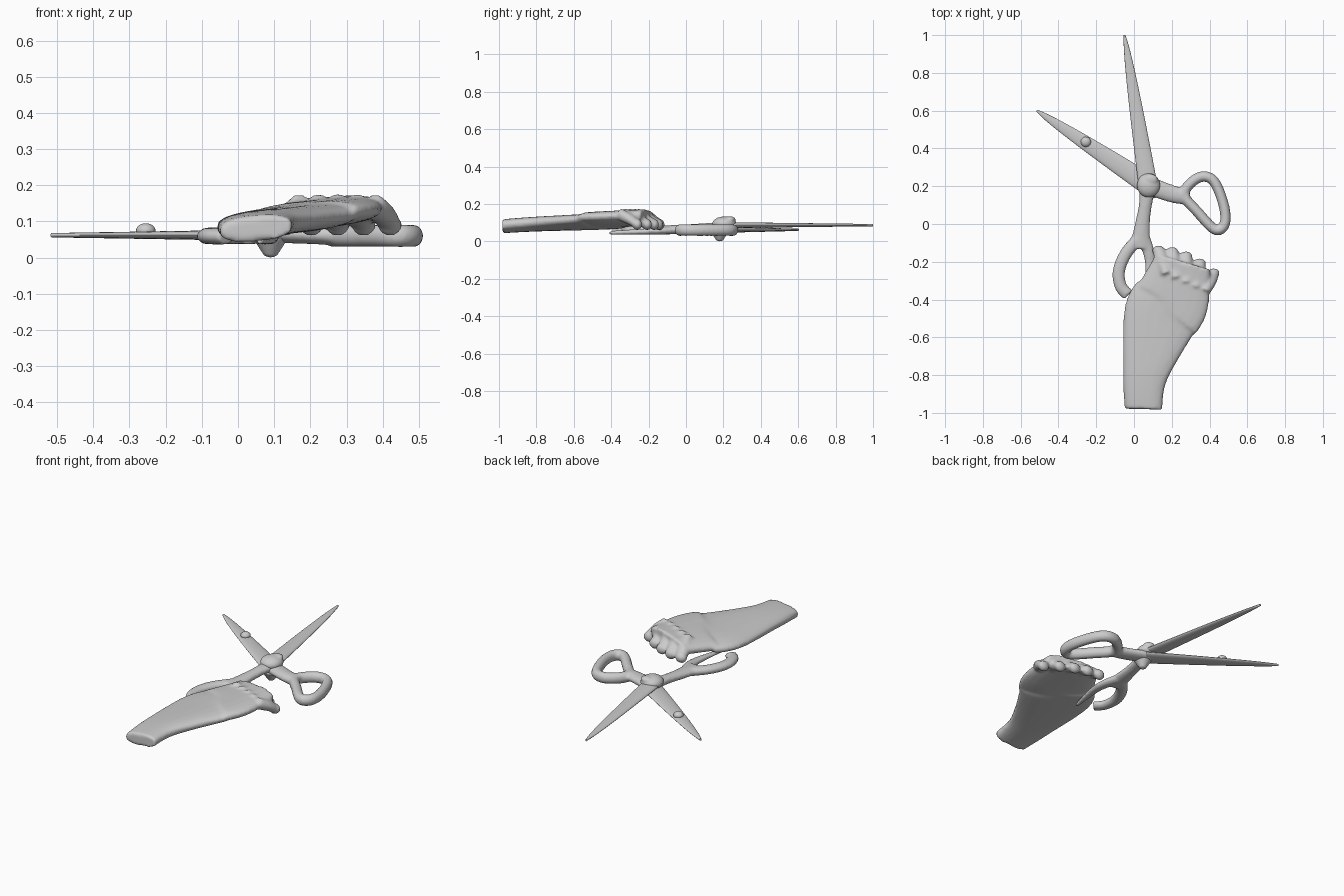
import bpy, bmesh, math
from mathutils import Vector, Matrix

cube = bpy.data.objects.get("Cube")
if cube:
    bpy.data.objects.remove(cube, do_unlink=True)

colour = (0.6, 0.6, 0.6, 1)
grey = bpy.data.materials.new("plain grey")
grey.use_nodes = True
grey.diffuse_color = colour
grey.node_tree.nodes["Principled BSDF"].inputs["Base Color"].default_value = colour

SIDES = 20
STEPS = 8


def mix(pair, t):
    """Blend from the first to the last value of a pair."""
    return pair[0] + (pair[1] - pair[0]) * t


def spline(a, b, c, d, t):
    """Smooth curve between b and c that also passes through a and d."""
    return b + t * (c - a) / 2 + t * t * (a - 2.5 * b + 2 * c - d / 2) \
        + t ** 3 * (1.5 * (b - c) + (d - a) / 2)


def smooth_path(points, cyclic):
    """Refine a coarse path of x, y and half width."""
    count = len(points)
    spans = count if cyclic else count - 1
    rows = []
    for i in range(spans):
        index = [i + k for k in (-1, 0, 1, 2)]
        if cyclic:
            index = [k % count for k in index]
        else:
            index = [min(max(k, 0), count - 1) for k in index]
        corners = [points[k] for k in index]
        for step in range(STEPS):
            rows.append([spline(*values, step / STEPS) for values in zip(*corners)])
    if not cyclic:
        rows.append(points[-1])
    return rows


def sweep(bm, points, z, height, cyclic=False, tilt=0, power=1):
    """Loft rounded sections along a path; z and half height run from start to end."""
    rows = smooth_path(points, cyclic)
    count = len(rows)
    rings = []
    for i, (x, y, width) in enumerate(rows):
        t = i / (count - 1)
        before = rows[i - 1] if cyclic or i else rows[i]
        after = rows[(i + 1) % count] if cyclic or i < count - 1 else rows[i]
        along = Vector((after[0] - before[0], after[1] - before[1])).normalized()
        ring = []
        for k in range(SIDES):
            angle = math.tau * k / SIDES
            c, s = math.cos(angle), math.sin(angle)
            u = math.copysign(abs(c) ** power, c) * width
            v = math.copysign(abs(s) ** power, s) * mix(height, t)
            ring.append(bm.verts.new((x + along.y * u, y - along.x * u,
                                      mix(z, t) + v + tilt * u)))
        rings.append(ring)
    following = rings[1:] + rings[:1] if cyclic else rings[1:]
    for ring, other in zip(rings, following):
        for k in range(SIDES):
            bm.faces.new((ring[k - 1], ring[k], other[k], other[k - 1]))
    if not cyclic:
        bm.faces.new(rings[0])
        bm.faces.new(rings[-1])


def ball(bm, centre, size):
    place = Matrix.Translation(centre) @ Matrix.Diagonal((*size, 1))
    bmesh.ops.create_uvsphere(bm, u_segments=SIDES, v_segments=SIDES, radius=1, matrix=place)


def finish(bm, name, voxel=None):
    """Make the object; with a voxel size, fuse and soften its pieces."""
    bmesh.ops.recalc_face_normals(bm, faces=bm.faces)
    mesh = bpy.data.meshes.new(name)
    bm.to_mesh(mesh)
    bm.free()
    obj = bpy.data.objects.new(name, mesh)
    bpy.context.collection.objects.link(obj)
    mesh.materials.append(grey)
    if voxel:
        remesh = obj.modifiers.new("fuse", 'REMESH')
        remesh.mode = 'VOXEL'
        remesh.voxel_size = voxel
        remesh.use_smooth_shade = True
        soften = obj.modifiers.new("soften", 'SMOOTH')
        soften.factor = 0.5
        soften.iterations = 4
    bpy.ops.object.select_all(action='DESELECT')
    obj.select_set(True)
    bpy.context.view_layer.objects.active = obj
    bpy.ops.object.shade_smooth_by_angle(angle=math.radians(50))


def blade(bm, tip, root, z, width):
    """Pointed flat blade widening from its tip to the pivot."""
    tip, root = Vector(tip), Vector(root)
    points = []
    for k in range(SIDES + 1):
        t = k / SIDES
        x, y = tip.lerp(root, t)
        points.append((x, y, width * max(math.sqrt(t), 0.1)))
    sweep(bm, points, (z, z), (0.006, 0.016))


# Hand: wrist and back of the hand, fused with a fan of curled fingers
hand = bmesh.new()
sweep(hand, [(0.05, -0.98, 0.1), (0.06, -0.8, 0.12), (0.14, -0.5, 0.2),
             (0.2, -0.4, 0.2), (0.26, -0.2, 0.15)],
      z=(0.08, 0.13), height=(0.036, 0.04), tilt=0.08, power=0.8)
for finger in range(5):
    t = finger / 4
    knuckle = Vector((mix((0.17, 0.38), t), mix((-0.26, -0.35), t)))
    tip = Vector((mix((0.13, 0.42), t), mix((-0.14, -0.26), t * t)))
    middle = knuckle.lerp(tip, 0.6)
    sweep(hand, [(*knuckle, 0.03), (*middle, 0.036), (*tip, 0.032)],
          z=(0.145, 0.09), height=(0.035, 0.03))
    ball(hand, (*tip, 0.09), (0.034, 0.026, 0.03))
finish(hand, "hand", voxel=0.009)

# Two crossing blades, the lower one with a small nub
upper = bmesh.new()
blade(upper, (-0.05, 1), (0.075, 0.2), z=0.087, width=0.05)
finish(upper, "upper_blade")

lower = bmesh.new()
blade(lower, (-0.515, 0.6), (0.09, 0.2), z=0.062, width=0.058)
ball(lower, (-0.255, 0.435, 0.075), (0.027, 0.027, 0.02))
finish(lower, "lower_blade")

# Closed handle: short arm and a rounded finger loop
closed = bmesh.new()
sweep(closed, [(0.06, 0.21, 0.05), (0.2, 0.16, 0.046), (0.29, 0.14, 0.04)],
      z=(0.068, 0.06), height=(0.025, 0.028))
loop = [(0.265, 0.16), (0.34, 0.245), (0.42, 0.23), (0.475, 0.1),
        (0.48, 0), (0.43, -0.03), (0.34, 0.06)]
sweep(closed, [(x, y, 0.028) for x, y in loop],
      z=(0.06, 0.06), height=(0.031, 0.031), cyclic=True)
finish(closed, "closed_handle", voxel=0.008)

# Open handle: arm forking into a hooked prong and a tapered prong
fork = bmesh.new()
sweep(fork, [(0.075, 0.21, 0.046), (0.06, 0.1, 0.035), (0.045, 0, 0.04), (0.03, -0.13, 0.055)],
      z=(0.08, 0.06), height=(0.024, 0.024))
hook = [(0.02, -0.08), (-0.045, -0.16), (-0.08, -0.25), (-0.07, -0.33), (-0.03, -0.375)]
sweep(fork, [(x, y, 0.033) for x, y in hook], z=(0.062, 0.058), height=(0.025, 0.022))
sweep(fork, [(0.05, -0.07, 0.035), (0.085, -0.2, 0.028), (0.06, -0.41, 0.01)],
      z=(0.062, 0.045), height=(0.024, 0.01))
finish(fork, "open_handle", voxel=0.008)

# Pivot: domed head above, tapered stud below
pivot = bmesh.new()
ball(pivot, (0.077, 0.205, 0.095), (0.062, 0.065, 0.038))
ball(pivot, (0.09, 0.235, 0.118), (0.036, 0.03, 0.016))
bmesh.ops.create_cone(pivot, cap_ends=True, segments=SIDES, radius1=0.018, radius2=0.05,
                      depth=0.05, matrix=Matrix.Translation((0.09, 0.18, 0.03)))
ball(pivot, (0.09, 0.18, 0.012), (0.02, 0.02, 0.012))
finish(pivot, "pivot_screw", voxel=0.006)
